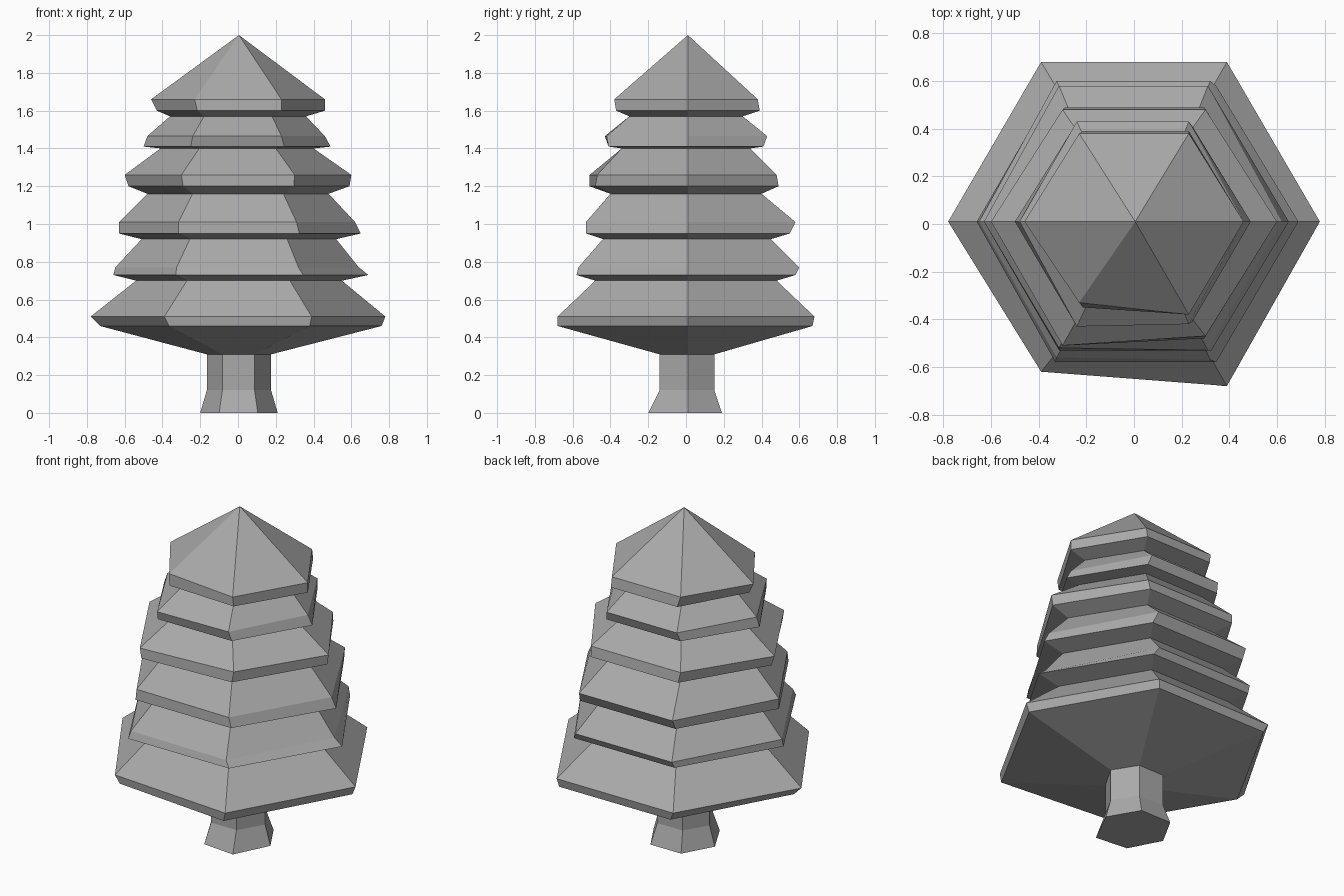
import bpy
import bmesh

# Remove the default cube
cube = bpy.data.objects.get("Cube")
if cube:
    bpy.data.objects.remove(cube, do_unlink=True)

# One flat colour for the whole tree
GREY = (0.4, 0.4, 0.4, 1.0)
grey = bpy.data.materials.new("plain grey")
grey.use_nodes = True
grey.diffuse_color = GREY
grey.node_tree.nodes["Principled BSDF"].inputs["Base Color"].default_value = GREY


def hexagon(bm, z, left, right, front_left, front_right, back):
    """Add one slightly uneven six-sided ring and return its vertices."""
    outline = [
        (right, 0.01), (right / 2, back), (-left / 2, back),
        (-left, 0.01), (-left / 2, -front_left), (right / 2, -front_right),
    ]
    return [bm.verts.new((x, y, z)) for x, y in outline]


def bridge(bm, lower, upper):
    """Join two rings with flat side faces."""
    count = len(lower)
    for i in range(count):
        j = (i + 1) % count
        bm.faces.new((lower[i], lower[j], upper[j], upper[i]))


def stacked_hexagons(name, rings, tip=None):
    """Build a closed solid from rings listed bottom to top, with an optional tip."""
    bm = bmesh.new()
    loops = [hexagon(bm, *ring) for ring in rings]
    for lower, upper in zip(loops, loops[1:]):
        bridge(bm, lower, upper)
    bm.faces.new(loops[0][::-1])
    top = loops[-1]
    if tip:
        point = bm.verts.new(tip)
        for a, b in zip(top, top[1:] + top[:1]):
            bm.faces.new((a, b, point))
    else:
        bm.faces.new(top)
    bmesh.ops.recalc_face_normals(bm, faces=bm.faces)
    mesh = bpy.data.meshes.new(name)
    bm.to_mesh(mesh)
    bm.free()
    mesh.materials.append(grey)
    obj = bpy.data.objects.new(name, mesh)
    bpy.context.collection.objects.link(obj)
    return obj


# Trunk with a flared foot: height, left, right, front left, front right, back
stacked_hexagons("trunk", [
    (0.0, 0.2, 0.21, 0.18, 0.2, 0.19),
    (0.12, 0.165, 0.175, 0.14, 0.14, 0.15),
    (0.33, 0.165, 0.175, 0.14, 0.14, 0.15),
])

# Foliage tiers: each is a neck, a lower rim and an upper rim
stacked_hexagons("foliage", [
    (0.31, 0.165, 0.175, 0.14, 0.14, 0.15),
    (0.46, 0.73, 0.76, 0.61, 0.68, 0.67),
    (0.51, 0.78, 0.78, 0.62, 0.68, 0.68),

    (0.7, 0.54, 0.55, 0.47, 0.48, 0.48),
    (0.73, 0.66, 0.69, 0.58, 0.58, 0.58),
    (0.77, 0.65, 0.64, 0.56, 0.57, 0.6),

    (0.92, 0.51, 0.52, 0.44, 0.44, 0.45),
    (0.95, 0.63, 0.65, 0.53, 0.53, 0.55),
    (1.01, 0.63, 0.62, 0.52, 0.53, 0.58),

    (1.16, 0.48, 0.48, 0.4, 0.4, 0.4),
    (1.2, 0.58, 0.59, 0.51, 0.48, 0.49),
    (1.26, 0.6, 0.6, 0.51, 0.47, 0.48),

    (1.4, 0.41, 0.4, 0.34, 0.34, 0.34),
    (1.41, 0.5, 0.49, 0.41, 0.41, 0.41),
    (1.465, 0.48, 0.46, 0.43, 0.42, 0.43),

    (1.57, 0.36, 0.36, 0.3, 0.3, 0.3),
    (1.6, 0.43, 0.46, 0.35, 0.37, 0.39),
    (1.66, 0.46, 0.46, 0.33, 0.38, 0.38),
], tip=(0.005, 0.01, 2.0))
